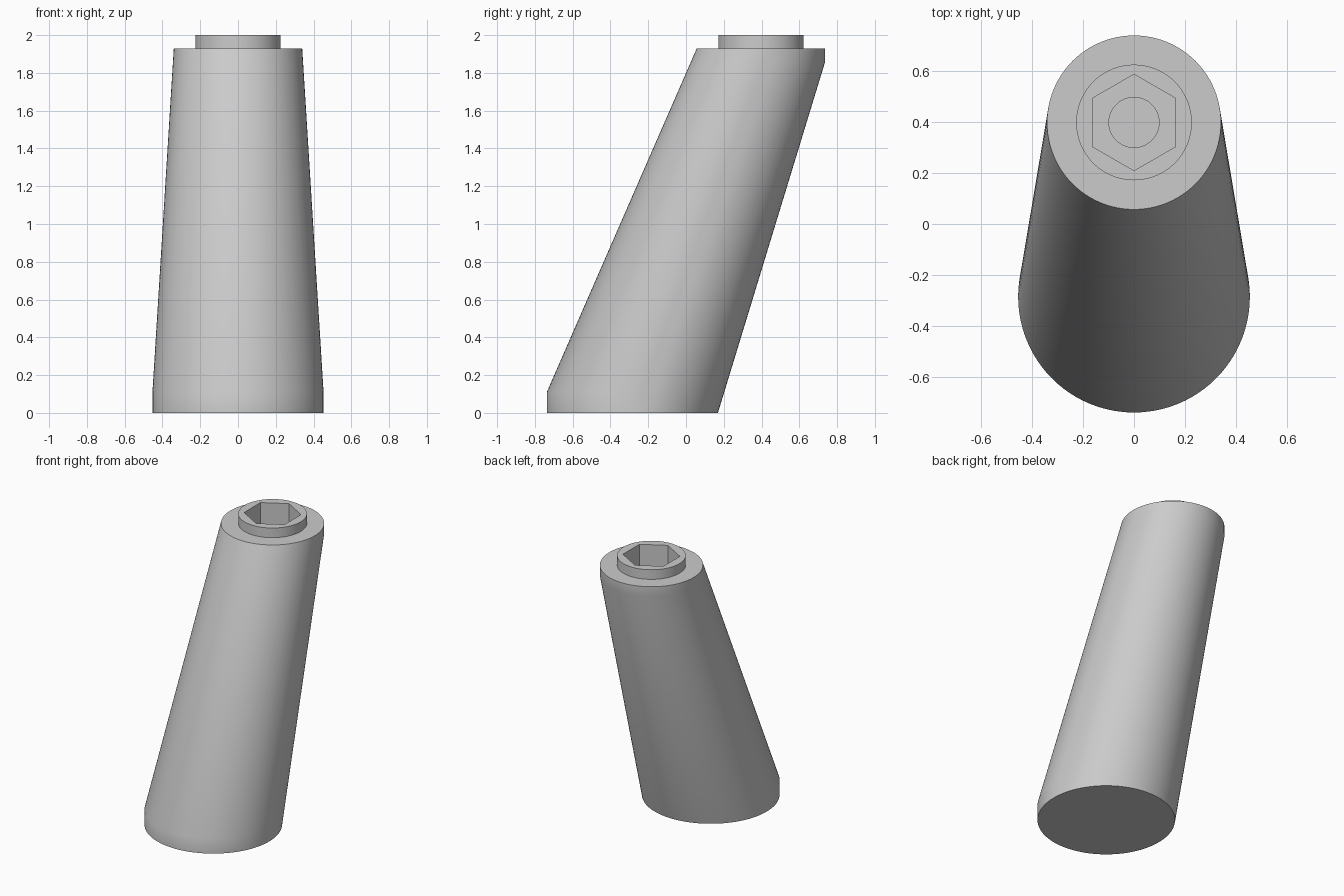
import bpy
import bmesh
from math import cos, sin, pi, radians

cube = bpy.data.objects.get("Cube")
if cube:
    bpy.data.objects.remove(cube, do_unlink=True)

SEGMENTS = 96
BASE_Y, BASE_R = -0.284, 0.453
HEAD_Y, HEAD_R = 0.397, 0.34
HEAD_Z = 1.93


def round_radius(radius):
    return lambda angle: radius


def hex_radius(apothem):
    # Distance to a hexagon's edge, with corners pointing along y
    return lambda angle: apothem / cos((angle + pi / 6) % (pi / 3) - pi / 6)


def ring(bm, y, z, radius_at):
    verts = []
    for i in range(SEGMENTS):
        a = 2 * pi * i / SEGMENTS
        r = radius_at(a)
        verts.append(bm.verts.new((r * cos(a), y + r * sin(a), z)))
    return verts


def bridge(bm, lower, upper):
    for i in range(SEGMENTS):
        j = (i + 1) % SEGMENTS
        bm.faces.new((lower[i], lower[j], upper[j], upper[i]))


grey = bpy.data.materials.new("light_grey")
grey.use_nodes = True
colour = (0.6, 0.6, 0.6, 1)
grey.diffuse_color = colour
grey.node_tree.nodes["Principled BSDF"].inputs["Base Color"].default_value = colour

# Leaning body: hull around a wide foot disc and a narrower head disc
bm = bmesh.new()
for z in (0, 0.11):
    ring(bm, BASE_Y, z, round_radius(BASE_R))
ring(bm, HEAD_Y, 1.86, round_radius(HEAD_R))
rim = ring(bm, HEAD_Y, HEAD_Z, round_radius(HEAD_R))
hull = bmesh.ops.convex_hull(bm, input=bm.verts[:])
spare = {v for v in hull["geom_interior"] + hull["geom_unused"]
         if isinstance(v, bmesh.types.BMVert)}
bmesh.ops.delete(bm, geom=list(spare), context="VERTS")
bmesh.ops.dissolve_limit(bm, angle_limit=radians(0.3),
                         verts=bm.verts[:], edges=bm.edges[:])
top_cap = [f for f in bm.faces if all(v.co.z > HEAD_Z - 0.001 for v in f.verts)]
bmesh.ops.delete(bm, geom=top_cap, context="FACES")

# Collar, hexagonal socket and round blind bore, lofted inward from the rim
collar, socket, bore = round_radius(0.226), hex_radius(0.163), round_radius(0.098)
previous = rim
for z, shape in ((HEAD_Z, collar), (2, collar), (2, socket),
                 (1.5, socket), (1.5, bore), (1.2, bore)):
    current = ring(bm, HEAD_Y, z, shape)
    bridge(bm, previous, current)
    previous = current
bm.faces.new(previous)
bmesh.ops.recalc_face_normals(bm, faces=bm.faces[:])

mesh = bpy.data.meshes.new("slanted_handle")
bm.to_mesh(mesh)
bm.free()
mesh.materials.append(grey)
handle = bpy.data.objects.new("slanted_handle", mesh)
bpy.context.collection.objects.link(handle)

# Smooth sides with crisp rims
bpy.ops.object.select_all(action="DESELECT")
handle.select_set(True)
bpy.context.view_layer.objects.active = handle
bpy.ops.object.shade_smooth_by_angle(angle=radians(30))
